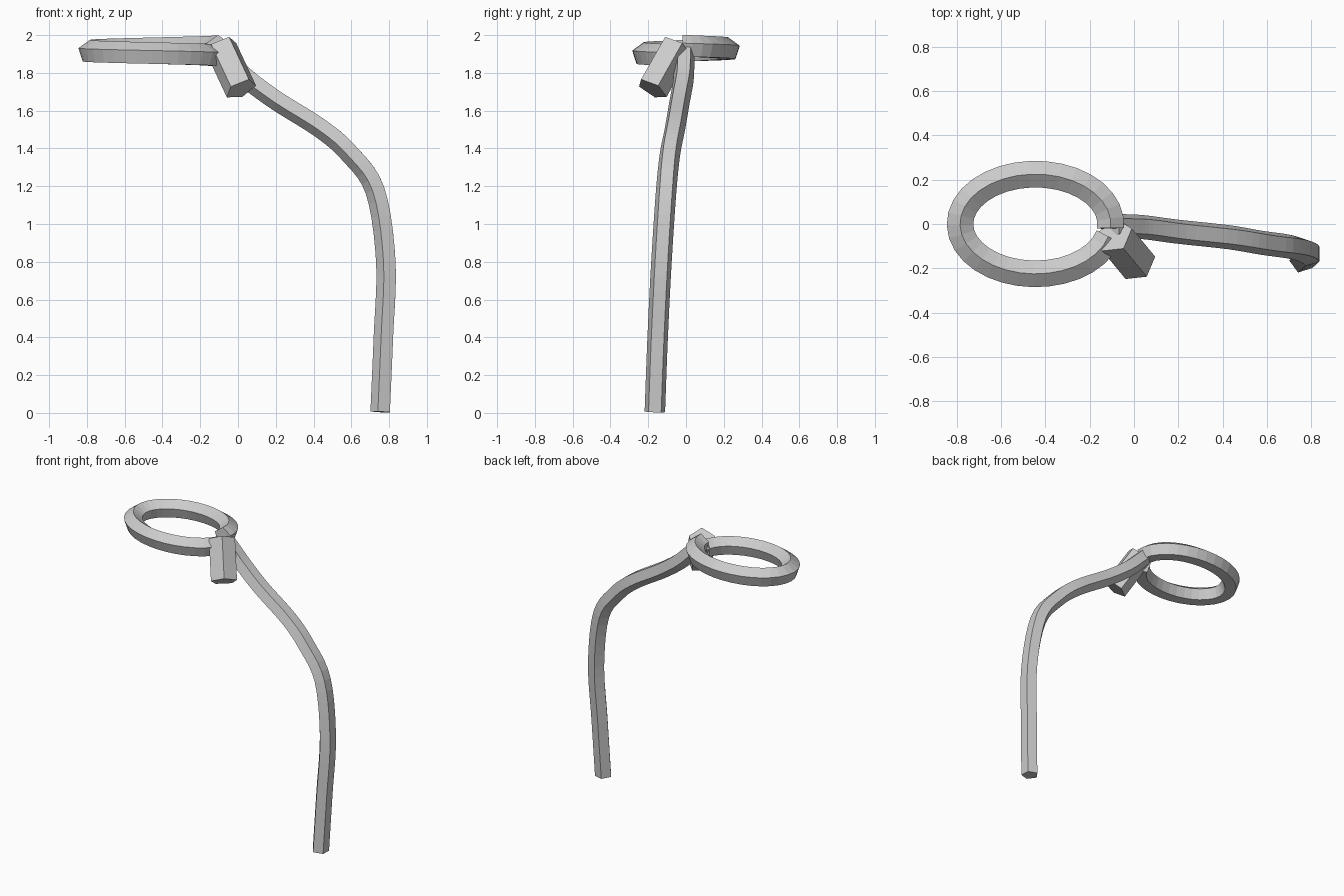
import bpy, bmesh, math
from mathutils import Vector

cube = bpy.data.objects.get("Cube")
if cube:
    bpy.data.objects.remove(cube, do_unlink=True)

grey = bpy.data.materials.new("light grey")
grey.use_nodes = True
grey.diffuse_color = (0.6, 0.6, 0.6, 1)
grey.node_tree.nodes["Principled BSDF"].inputs["Base Color"].default_value = (0.6, 0.6, 0.6, 1)

SIDES = 5


def sweep(name, path, radius, apex_of):
    """Five-sided tube along a path; apex_of(tangent) points at one corner."""
    bm = bmesh.new()
    rings = []
    for i, p in enumerate(path):
        t = (path[min(i + 1, len(path) - 1)] - path[max(i - 1, 0)]).normalized()
        a = apex_of(t)
        a = (a - t * a.dot(t)).normalized()
        b = t.cross(a)
        angles = [math.tau * k / SIDES for k in range(SIDES)]
        rings.append([bm.verts.new(p + radius * (a * math.cos(w) + b * math.sin(w)))
                      for w in angles])
    for r0, r1 in zip(rings, rings[1:]):
        for k in range(SIDES):
            n = (k + 1) % SIDES
            bm.faces.new((r0[k], r0[n], r1[n], r1[k]))
    bm.faces.new(rings[0])
    bm.faces.new(rings[-1])
    bmesh.ops.recalc_face_normals(bm, faces=bm.faces)
    mesh = bpy.data.meshes.new(name)
    bm.to_mesh(mesh)
    bm.free()
    mesh.materials.append(grey)
    obj = bpy.data.objects.new(name, mesh)
    bpy.context.collection.objects.link(obj)
    return obj


def smooth_path(points, steps):
    """Catmull-Rom curve through the points."""
    pts = [Vector(p) for p in points]
    pts = [2 * pts[0] - pts[1]] + pts + [2 * pts[-1] - pts[-2]]
    out = []
    for p0, p1, p2, p3 in zip(pts, pts[1:], pts[2:], pts[3:]):
        for s in range(steps):
            u = s / steps
            out.append(0.5 * (2 * p1 + (p2 - p0) * u + (2 * p0 - 5 * p1 + 4 * p2 - p3) * u ** 2
                              + (3 * p1 - p0 - 3 * p2 + p3) * u ** 3))
    return out + [pts[-2]]


# Loop: an oval that sinks slightly as it goes round
loop = []
for i in range(33):
    w = math.radians(-5 + 350 * i / 32)
    loop.append(Vector((-0.445 + 0.34 * math.cos(w), 0.225 * math.sin(w),
                        1.938 - 0.05 * i / 32)))
sweep("loop", loop, 0.063, lambda t: Vector((0, 0, 1)))

# Hanging rope, flat side outwards
rope = [(0.758, -0.165, 0.005), (0.775, -0.15, 0.4), (0.788, -0.13, 0.8), (0.73, -0.105, 1.18),
        (0.59, -0.085, 1.38), (0.44, -0.06, 1.51), (0.21, -0.035, 1.655),
        (0.06, -0.015, 1.765), (-0.03, -0.01, 1.85), (-0.1, -0.01, 1.92)]
sweep("rope", smooth_path(rope, 5), 0.057, lambda t: t.cross(Vector((0, 1, 0))))

# Slanted knot joining loop and rope
sweep("knot", [Vector((-0.089, -0.053, 1.939)), Vector((0.016, -0.18, 1.714))], 0.088,
      lambda t: Vector((0.042, -0.058, 0.053)))
